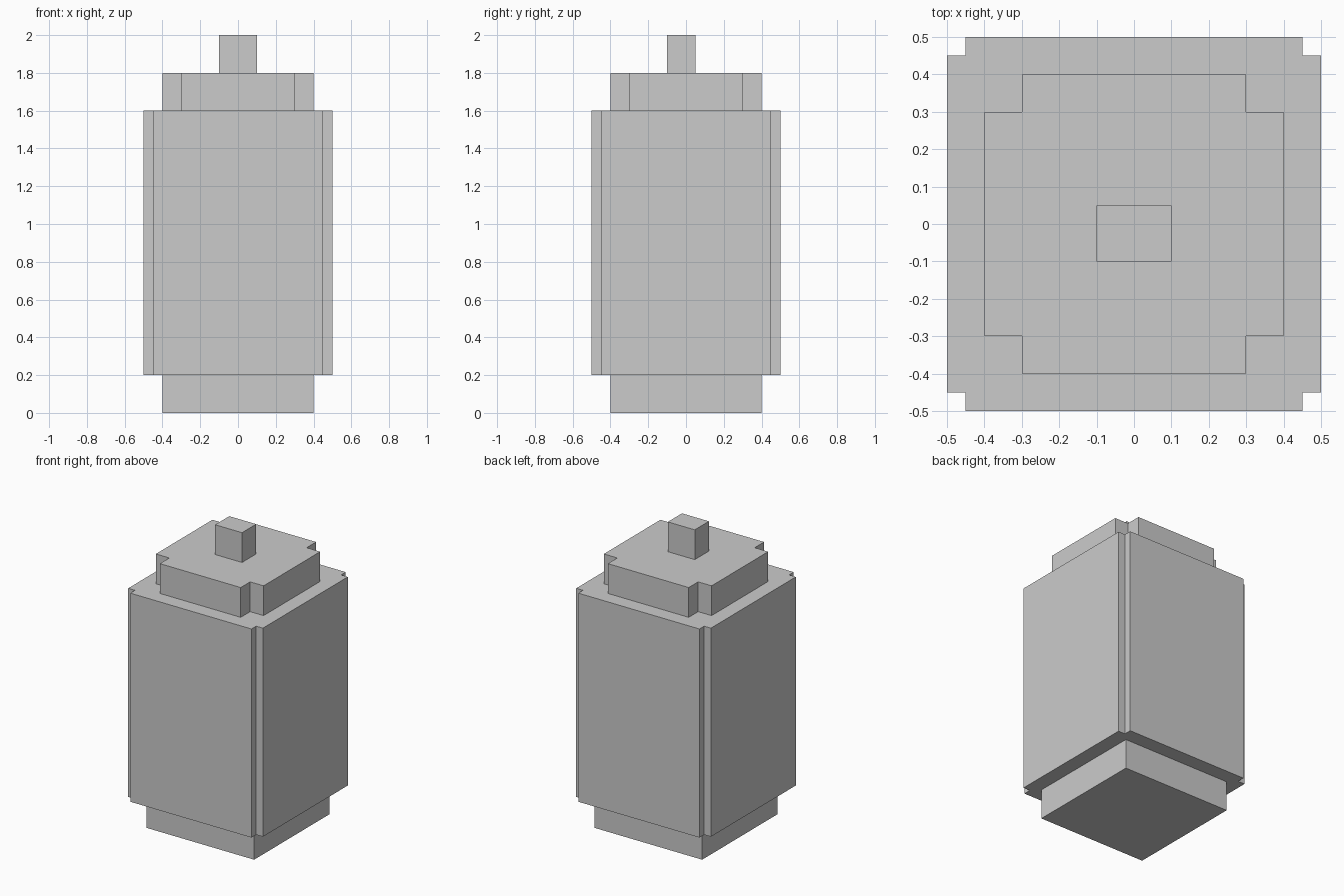
import bpy, bmesh

if "Cube" in bpy.data.objects:
    bpy.data.objects.remove(bpy.data.objects["Cube"])


def extrude_part(name, outline, z0, z1):
    """Closed prism from an anticlockwise plan outline."""
    bm = bmesh.new()
    face = bm.faces.new([bm.verts.new((x, y, z0)) for x, y in outline])
    top = bmesh.ops.extrude_face_region(bm, geom=[face], use_keep_orig=True)["geom"]
    bmesh.ops.translate(bm, vec=(0, 0, z1 - z0),
                        verts=[v for v in top if isinstance(v, bmesh.types.BMVert)])
    bmesh.ops.recalc_face_normals(bm, faces=bm.faces)
    mesh = bpy.data.meshes.new(name)
    bm.to_mesh(mesh)
    bm.free()
    obj = bpy.data.objects.new(name, mesh)
    bpy.context.collection.objects.link(obj)
    return obj


def rectangle(x0, x1, y0, y1):
    return [(x0, y0), (x1, y0), (x1, y1), (x0, y1)]


def notched_square(half, notch):
    """Square with a small square step cut from each corner."""
    inner = half - notch
    corner = [(half, inner), (inner, inner), (inner, half)]
    points = []
    for _ in range(4):
        points += corner
        corner = [(-y, x) for x, y in corner]  # quarter turn
    return points


# Plain square foot
extrude_part("base", rectangle(-0.4, 0.4, -0.4, 0.4), 0.0, 0.2)

# Tall main block with narrow corner grooves
extrude_part("body", notched_square(0.5, 0.05), 0.2, 1.6)

# Stepped lid with deeper corner notches
extrude_part("lid", notched_square(0.4, 0.1), 1.6, 1.8)

# Knob, set slightly towards the front
extrude_part("knob", rectangle(-0.1, 0.1, -0.1, 0.05), 1.8, 2.0)
